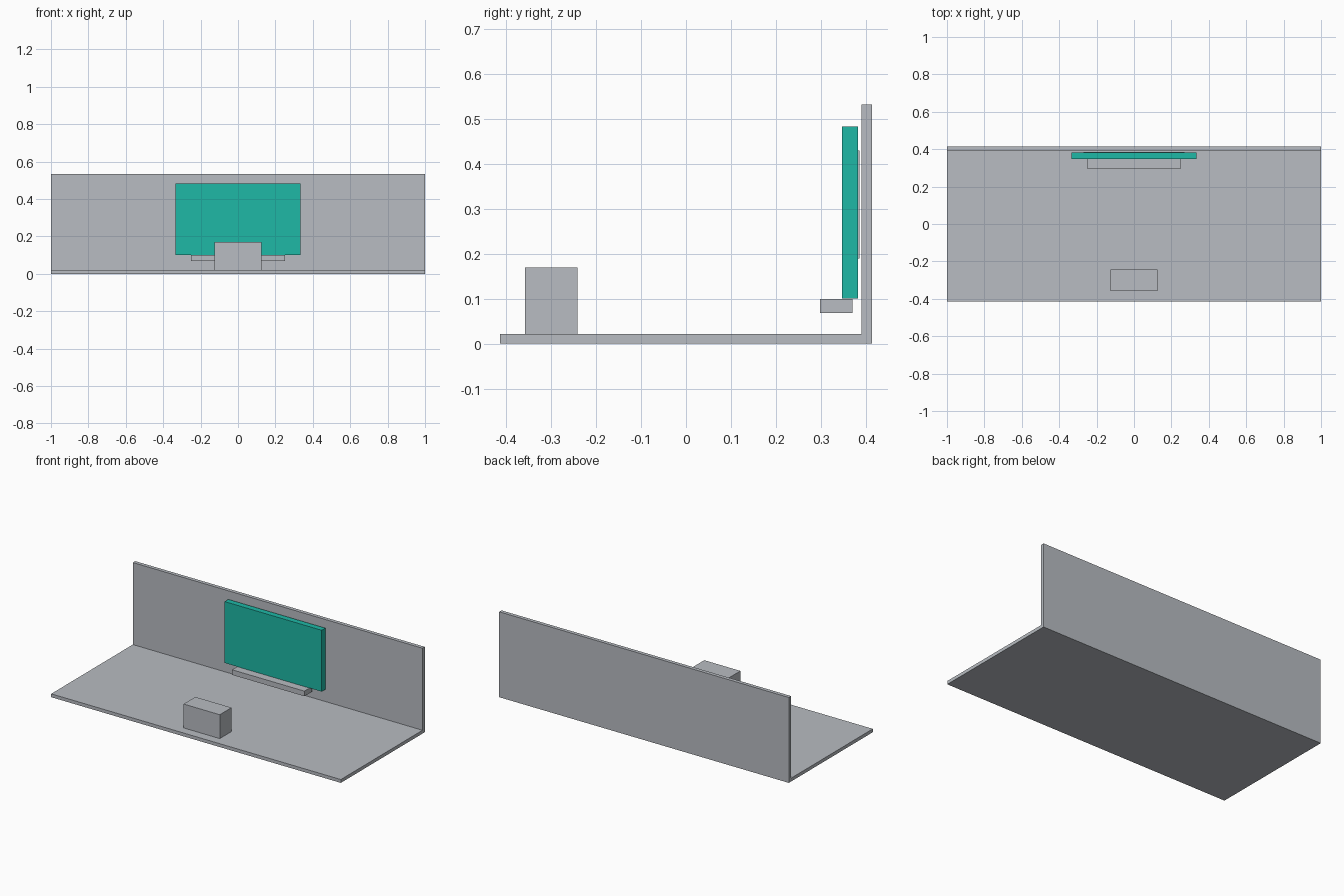
import bpy
import bmesh

if "Cube" in bpy.data.objects:
    bpy.data.objects.remove(bpy.data.objects["Cube"])


def material(name, rgb):
    m = bpy.data.materials.new(name)
    m.diffuse_color = (*rgb, 1.0)
    m.use_nodes = True
    m.node_tree.nodes["Principled BSDF"].inputs["Base Color"].default_value = m.diffuse_color
    return m


grey = material("light_grey", (0.479, 0.503, 0.539))
teal = material("teal", (0.013, 0.479, 0.381))


def add_object(name, bm, mat):
    bmesh.ops.recalc_face_normals(bm, faces=bm.faces)
    mesh = bpy.data.meshes.new(name)
    bm.to_mesh(mesh)
    bm.free()
    mesh.materials.append(mat)
    obj = bpy.data.objects.new(name, mesh)
    bpy.context.collection.objects.link(obj)
    return obj


def extrude_profile(name, half_width, profile, mat):
    """Extrude a (y, z) outline symmetrically along x."""
    bm = bmesh.new()
    face = bm.faces.new([bm.verts.new((-half_width, y, z)) for y, z in profile])
    ext = bmesh.ops.extrude_face_region(bm, geom=[face])
    verts = [v for v in ext["geom"] if isinstance(v, bmesh.types.BMVert)]
    bmesh.ops.translate(bm, verts=verts, vec=(2 * half_width, 0, 0))
    return add_object(name, bm, mat)


def box(name, half_width, y0, y1, z0, z1, mat):
    return extrude_profile(name, half_width, [(y0, z0), (y1, z0), (y1, z1), (y0, z1)], mat)


# Floor slab and back wall as one L-shaped section
extrude_profile("floor_and_wall", 1.0,
                [(-0.414, 0), (0.414, 0), (0.414, 0.533),
                 (0.391, 0.533), (0.391, 0.021), (-0.414, 0.021)], grey)

# Board with its tray and rear mounting plate
box("board", 0.335, 0.347, 0.383, 0.101, 0.484, teal)
box("board_mount", 0.27, 0.383, 0.386, 0.19, 0.43, grey)
box("board_tray", 0.25, 0.298, 0.371, 0.068, 0.1, grey)

# Desk block near the front edge
box("desk", 0.125, -0.358, -0.242, 0.021, 0.17, grey)
